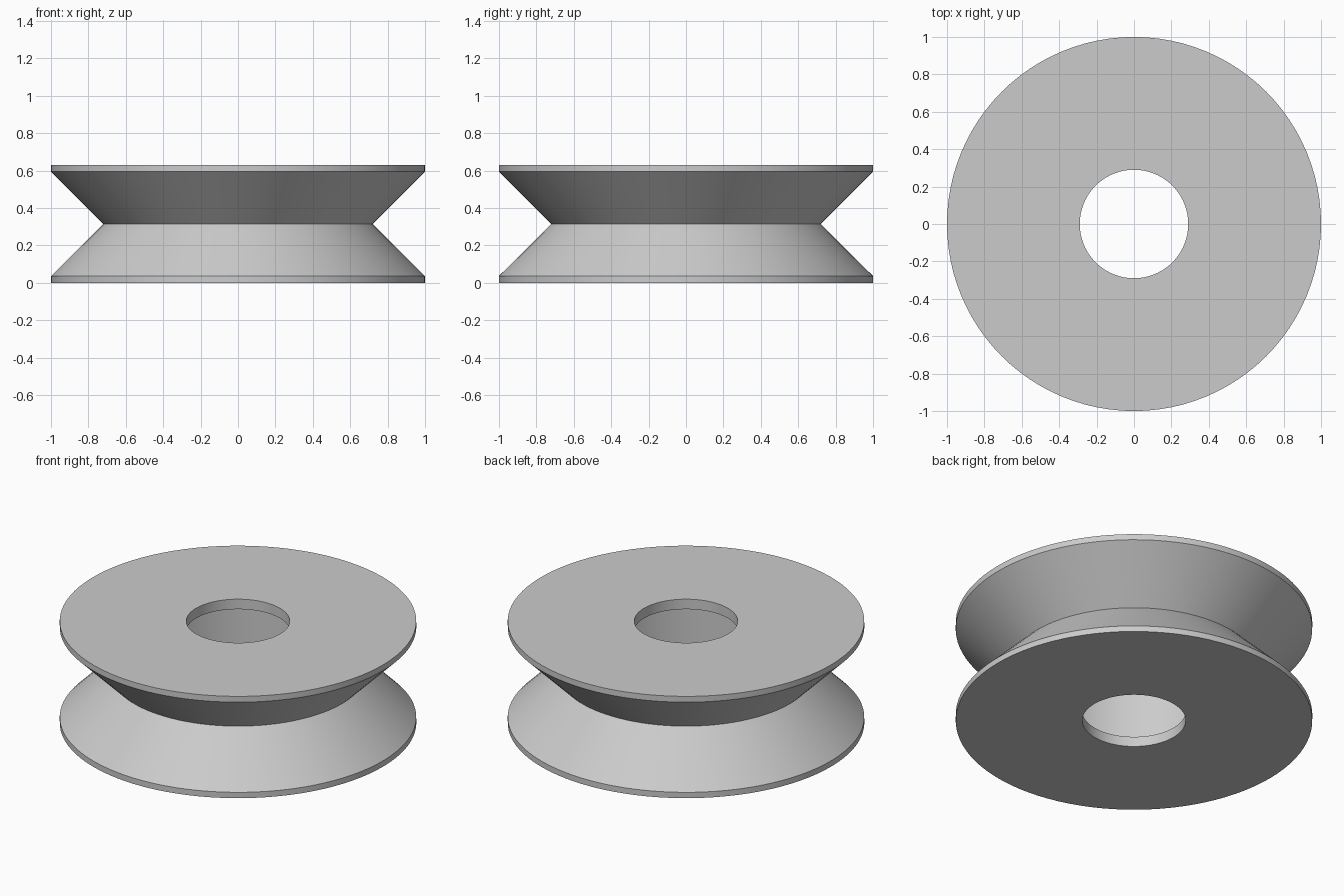
import bpy
import bmesh
import math

cube = bpy.data.objects.get("Cube")
if cube:
    bpy.data.objects.remove(cube, do_unlink=True)

# Main dimensions
RIM, WAIST, BORE, POCKET = 1.0, 0.72, 0.29, 0.6
HEIGHT, BAND, LIP = 0.63, 0.036, 0.062
SEGMENTS = 96

grey = bpy.data.materials.new("light grey")
grey.use_nodes = True
colour = (0.6, 0.6, 0.6, 1)
grey.diffuse_color = colour
grey.node_tree.nodes["Principled BSDF"].inputs["Base Color"].default_value = colour


def lathe(name, profile, material):
    """Spin a closed (radius, height) profile around the z axis."""
    bm = bmesh.new()
    verts = [bm.verts.new((r, 0, z)) for r, z in profile]
    edges = [bm.edges.new((v, verts[(i + 1) % len(verts)]))
             for i, v in enumerate(verts)]
    bmesh.ops.spin(bm, geom=verts + edges, cent=(0, 0, 0), axis=(0, 0, 1),
                   angle=math.tau, steps=SEGMENTS, use_merge=True)
    bmesh.ops.remove_doubles(bm, verts=bm.verts, dist=1e-4)
    bmesh.ops.recalc_face_normals(bm, faces=bm.faces)
    mesh = bpy.data.meshes.new(name)
    bm.to_mesh(mesh)
    bm.free()
    mesh.materials.append(material)
    obj = bpy.data.objects.new(name, mesh)
    bpy.context.collection.objects.link(obj)
    bpy.ops.object.select_all(action="DESELECT")
    obj.select_set(True)
    bpy.context.view_layer.objects.active = obj
    bpy.ops.object.shade_smooth_by_angle(angle=math.radians(30))
    return obj


# Lower half: bearing pocket, retaining lip, bore, side face and rim band
lower = [(POCKET, LIP), (BORE, LIP), (BORE, 0), (RIM, 0), (RIM, BAND)]
# Upper half is its mirror; the waist forms the bottom of the V groove
upper = [(r, HEIGHT - z) for r, z in reversed(lower)]
lathe("grooved_wheel", lower + [(WAIST, HEIGHT / 2)] + upper, grey)
